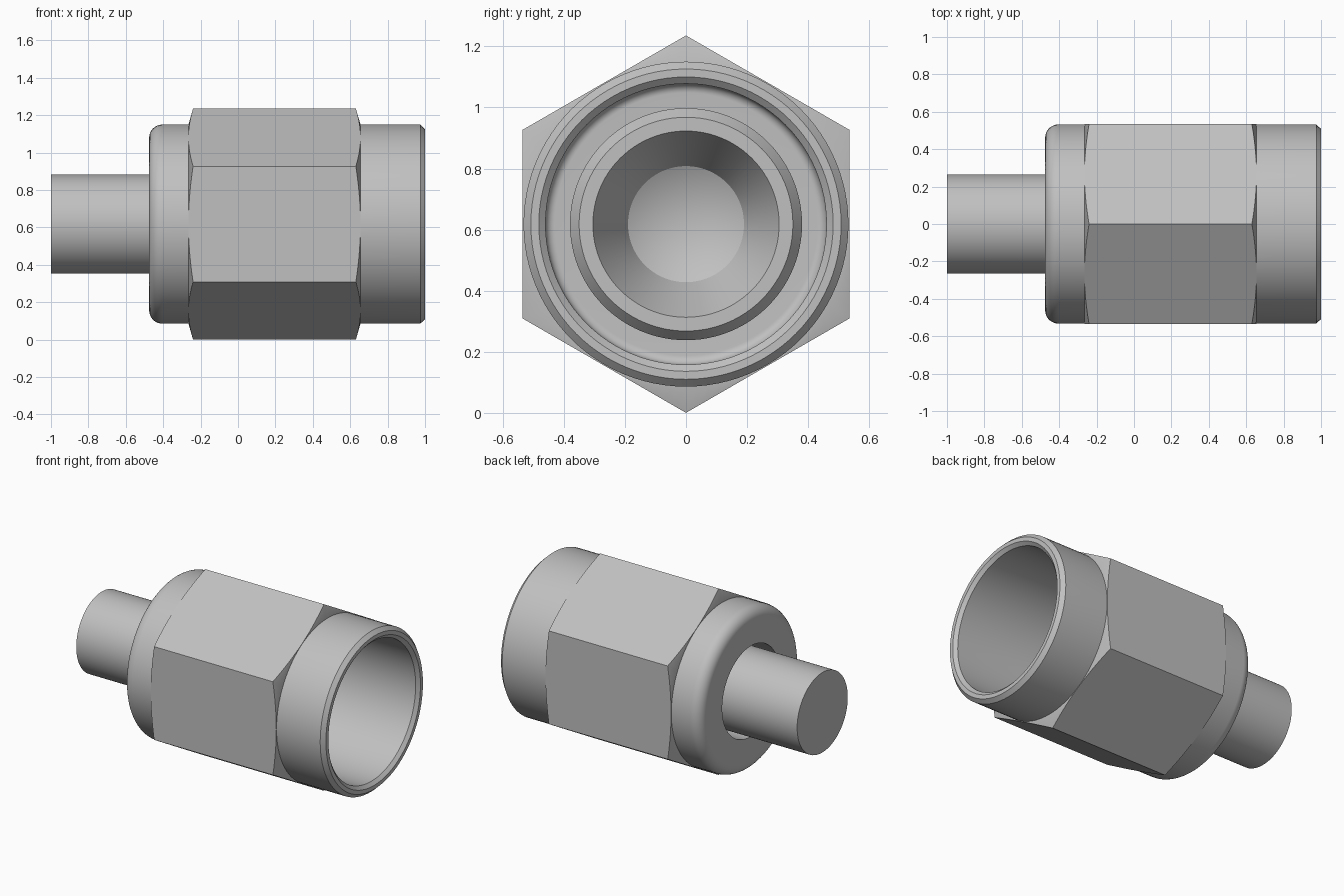
import bpy, bmesh, math

AXIS_Z = 0.618
SEGMENTS = 96

cube = bpy.data.objects.get("Cube")
if cube:
    bpy.data.objects.remove(cube, do_unlink=True)

steel = bpy.data.materials.new("grey steel")
steel.use_nodes = True
steel.diffuse_color = (0.53, 0.53, 0.53, 1)
steel.node_tree.nodes["Principled BSDF"].inputs["Base Color"].default_value = (0.53, 0.53, 0.53, 1)


def finish(name, bm):
    bmesh.ops.remove_doubles(bm, verts=bm.verts, dist=1e-5)
    bmesh.ops.recalc_face_normals(bm, faces=bm.faces)
    mesh = bpy.data.meshes.new(name)
    bm.to_mesh(mesh)
    bm.free()
    mesh.materials.append(steel)
    obj = bpy.data.objects.new(name, mesh)
    obj.location.z = AXIS_Z
    bpy.context.collection.objects.link(obj)
    bpy.ops.object.select_all(action='DESELECT')
    obj.select_set(True)
    bpy.context.view_layer.objects.active = obj
    bpy.ops.object.shade_smooth_by_angle(angle=math.radians(20))
    return obj


def lathe(name, profile, closed):
    """Revolve (x, radius) points about the x axis."""
    bm = bmesh.new()
    verts = [bm.verts.new((x, 0, r)) for x, r in profile]
    edges = [bm.edges.new(pair) for pair in zip(verts, verts[1:])]
    if closed:
        edges.append(bm.edges.new((verts[-1], verts[0])))
    bmesh.ops.spin(bm, geom=verts + edges, cent=(0, 0, 0), axis=(1, 0, 0),
                   angle=math.tau, steps=SEGMENTS, use_merge=False)
    return finish(name, bm)


def arc(x, r, radius, start, end, steps=8):
    """Points of a rounded corner, angles in degrees."""
    angles = [math.radians(start + (end - start) * i / steps) for i in range(steps + 1)]
    return [(x + radius * math.cos(a), r + radius * math.sin(a)) for a in angles]


# Round nut sleeve: rounded rear, chamfered mouth, deep bore with filleted floor
lathe("nut_sleeve",
      [(-0.475, 0.30)] + arc(-0.405, 0.462, 0.07, 180, 90)
      + [(0.975, 0.532), (1.0, 0.508), (1.0, 0.482), (0.98, 0.46)]
      + arc(-0.17, 0.43, 0.03, 90, 180) + [(-0.20, 0.30)], True)

# Tube with an inner collar, outer chamfer, conical seat and drilled point
lathe("tube_and_seat",
      [(-1.0, 0), (-1.0, 0.265), (-0.19, 0.265), (-0.19, 0.38), (0.08, 0.38),
       (0.12, 0.35), (0.12, 0.305), (-0.10, 0.19), (-0.20, 0)], False)

# Hexagon grip: flats cut by a shallow cone at both ends
APOTHEM, STEPS = 0.535, 16
LEFT, RIGHT, SLOPE = -0.265, 0.655, 0.3
bm = bmesh.new()
rings = []
for side in range(6):
    for i in range(STEPS):
        local = math.radians(-30 + 60 * i / STEPS)
        angle = local + side * math.pi / 3
        radius = APOTHEM / math.cos(local)
        cut = (radius - APOTHEM) * SLOPE
        points = [(LEFT, 0.52), (LEFT, APOTHEM - 0.003), (LEFT + cut, radius),
                  (RIGHT - cut, radius), (RIGHT, APOTHEM - 0.003), (RIGHT, 0.52)]
        rings.append([bm.verts.new((x, r * math.cos(angle), r * math.sin(angle)))
                      for x, r in points])
for a, b in zip(rings, rings[1:] + rings[:1]):
    for k in range(len(a)):
        n = (k + 1) % len(a)
        bm.faces.new((a[k], a[n], b[n], b[k]))
finish("hex_grip", bm)
